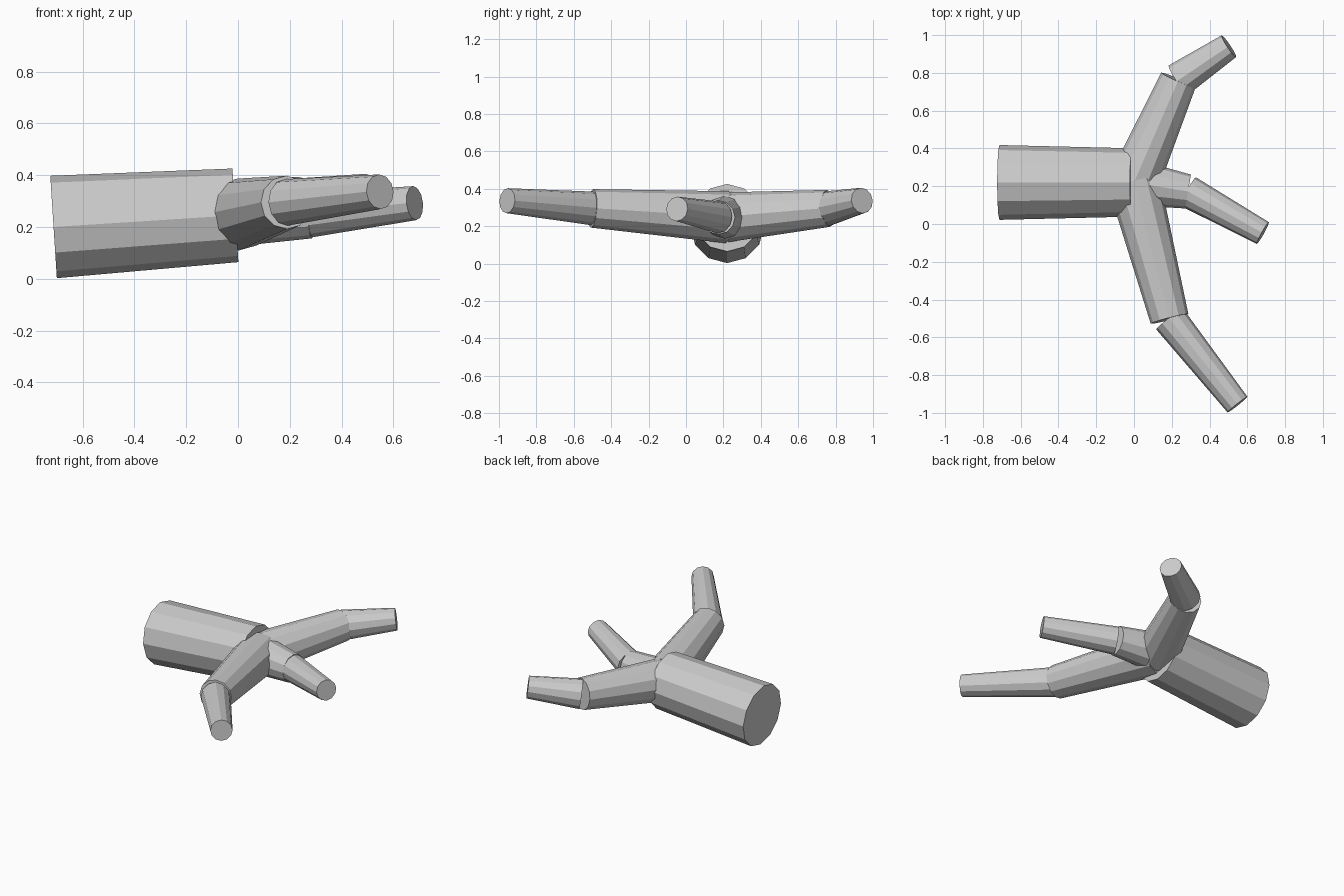
import bpy, bmesh
from mathutils import Vector, Matrix

if "Cube" in bpy.data.objects:
    bpy.data.objects.remove(bpy.data.objects["Cube"])

SIDES = 12


def limb(name, start, end, r_start, r_end):
    """Capped tapered log between two points, one edge line facing up."""
    a, b = Vector(start), Vector(end)
    d = (b - a).normalized()
    side = Vector((0, 0, 1)).cross(d).normalized()
    up = d.cross(side)
    rot = Matrix((side, up, d)).transposed().to_4x4()
    bm = bmesh.new()
    bmesh.ops.create_cone(bm, cap_ends=True, segments=SIDES, radius1=r_start,
                          radius2=r_end, depth=(b - a).length,
                          matrix=Matrix.Translation((a + b) / 2) @ rot)
    mesh = bpy.data.meshes.new(name)
    bm.to_mesh(mesh)
    bm.free()
    bpy.context.collection.objects.link(bpy.data.objects.new(name, mesh))


# Thick trunk lying along x
fork = (-0.01, 0.22, 0.245)
limb("trunk", (-0.712, 0.22, 0.2), fork, 0.198, 0.181)

# Branches: name, elbow, tip, radii at fork / elbow end / twig start / tip
fork = (0, 0.22, 0.248)
branches = [
    ("rear", (0.235, 0.762, 0.295), (0.502, 0.941, 0.337), 0.133, 0.099, 0.093, 0.069),
    ("front", (0.188, -0.502, 0.295), (0.548, -0.956, 0.336), 0.139, 0.103, 0.09, 0.067),
    ("middle", (0.286, 0.172, 0.247), (0.682, -0.048, 0.292), 0.122, 0.091, 0.086, 0.066),
]
for name, elbow, tip, r0, r1, r2, r3 in branches:
    limb(name + "_branch", fork, elbow, r0, r1)
    limb(name + "_twig", elbow, tip, r2, r3)
